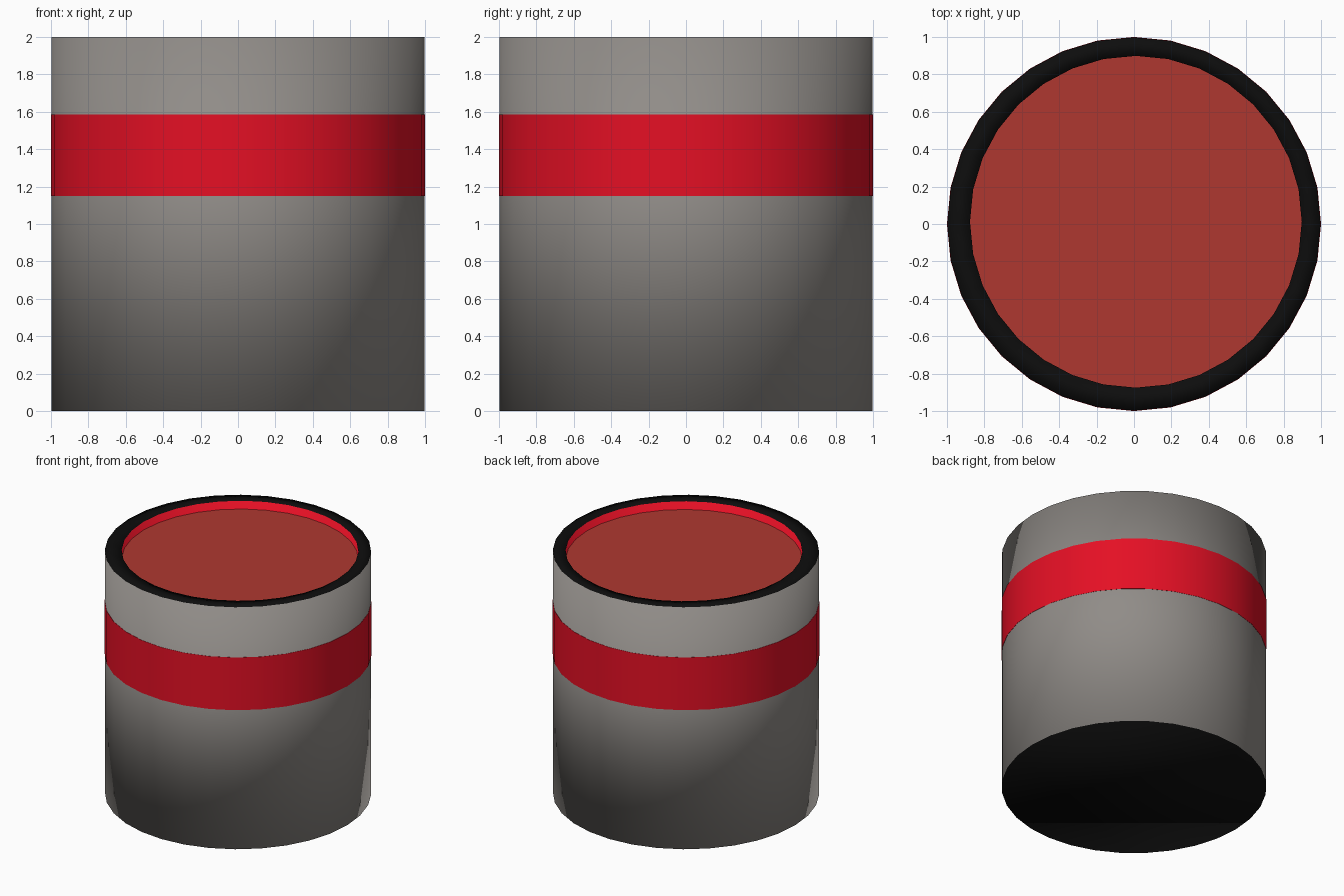
import bpy, bmesh, math

if "Cube" in bpy.data.objects:
    bpy.data.objects.remove(bpy.data.objects["Cube"])

SIDES = 32


def material(name, rgb):
    m = bpy.data.materials.new(name)
    m.diffuse_color = (*rgb, 1.0)
    m.use_nodes = True
    m.node_tree.nodes["Principled BSDF"].inputs["Base Color"].default_value = m.diffuse_color
    return m


grey = material("grey_metal", (0.28, 0.262, 0.245))
black = material("black_trim", (0.004, 0.004, 0.004))
red = material("bright_red", (0.78, 0.005, 0.018))
paint = material("dull_red_paint", (0.43, 0.039, 0.03))


def add_ring(bm, radius, z, cx=0.0, cy=0.0):
    return [bm.verts.new((cx + radius * math.cos(2 * math.pi * i / SIDES),
                          cy + radius * math.sin(2 * math.pi * i / SIDES), z))
            for i in range(SIDES)]


def bridge(bm, a, b, mat=0):
    for i in range(SIDES):
        j = (i + 1) % SIDES
        bm.faces.new((a[i], a[j], b[j], b[i])).material_index = mat


def finish(name, bm, mats):
    mesh = bpy.data.meshes.new(name)
    for f in bm.faces:
        f.smooth = True
    bm.to_mesh(mesh)
    bm.free()
    for m in mats:
        mesh.materials.append(m)
    obj = bpy.data.objects.new(name, mesh)
    bpy.context.collection.objects.link(obj)
    return obj


# Inner opening, very slightly off centre
HOLE = dict(radius=0.887, cx=0.01, cy=0.012)

# Can body: black base, grey wall, black rim, red inner wall and floor
bm = bmesh.new()
base = add_ring(bm, 0.998, 0.0)
top = add_ring(bm, 0.998, 2.0)
lip = add_ring(bm, z=2.0, **HOLE)
floor = add_ring(bm, z=1.925, **HOLE)
bm.faces.new(base[::-1]).material_index = 1
bridge(bm, base, top, 0)
bridge(bm, top, lip, 1)
bridge(bm, lip, floor, 2)
bm.faces.new(floor).material_index = 2
finish("can_body", bm, [grey, black, red])

# Red stripe around the wall, a thin closed sleeve
bm = bmesh.new()
rings = [add_ring(bm, r, z) for r, z in
         ((0.996, 1.15), (1.0, 1.15), (1.0, 1.585), (0.996, 1.585))]
for k in range(4):
    bridge(bm, rings[k], rings[(k + 1) % 4])
stripe = finish("stripe", bm, [red])
for o in bpy.context.selected_objects:
    o.select_set(False)
stripe.select_set(True)
bpy.context.view_layer.objects.active = stripe
bpy.ops.object.shade_smooth_by_angle(angle=math.radians(30))

# Paint surface just below the rim
bm = bmesh.new()
bm.faces.new(add_ring(bm, z=1.932, **HOLE))
finish("paint_surface", bm, [paint])
